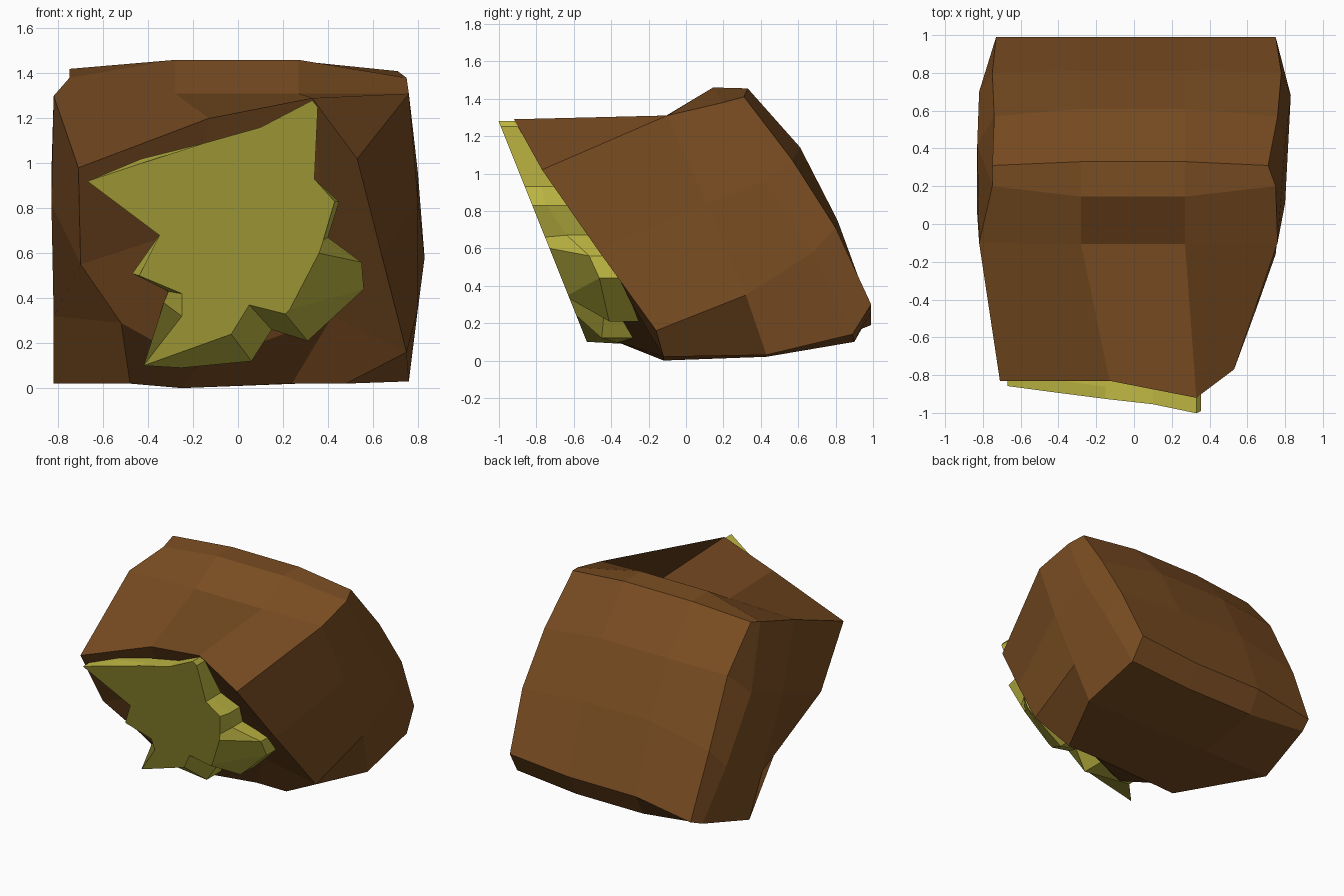
import bpy, bmesh

if "Cube" in bpy.data.objects:
    bpy.data.objects.remove(bpy.data.objects["Cube"])


def material(name, color):
    m = bpy.data.materials.new(name)
    m.diffuse_color = (*color, 1)
    m.use_nodes = True
    m.node_tree.nodes["Principled BSDF"].inputs["Base Color"].default_value = m.diffuse_color
    return m


def make_object(name, bm, mat):
    bmesh.ops.recalc_face_normals(bm, faces=bm.faces)
    mesh = bpy.data.meshes.new(name)
    bm.to_mesh(mesh)
    bm.free()
    mesh.materials.append(mat)
    obj = bpy.data.objects.new(name, mesh)
    bpy.context.collection.objects.link(obj)
    return obj


brown = material("rock brown", (0.195, 0.074, 0.016))
olive = material("ore olive", (0.52, 0.475, 0.055))

# Rock: four rings from left to right; each starts with the slanted front edge, top to bottom
fronts = [
    [(-.71, -.83, .98), (-.70, -.58, .55), (-.52, -.40, .29), (-.48, -.16, .02)],
    [(-.13, -.83, 1.20), (-.18, -.57, .72), (-.18, -.37, .10), (-.25, -.12, 0)],
    [(.33, -.92, 1.29), (.38, -.59, .78), (.42, -.30, .32), (.24, -.12, .02)],
    [(.53, -.77, 1.02), (.64, -.47, .59), (.75, -.16, .16), (.48, -.12, .02)],
]
# Rest of each ring: bottom, back going up, then top coming forward
middle = [(.43, .02), (.90, .10), (.99, .26), (.81, .75),
          (.61, 1.14), (.33, 1.455), (.145, 1.46), (-.105, 1.31)]
# End rings as left x, right x, y, left z, right z
ends = [(-.82, .76, .43, .02, .03), (-.76, .76, .89, .15, .14), (-.73, .75, .99, .19, .30),
        (-.75, .78, .80, .65, .71), (-.74, .76, .57, 1.12, 1.07), (-.75, .71, .31, 1.42, 1.41),
        (-.75, .75, .20, 1.38, 1.38), (-.82, .76, -.10, 1.30, 1.31)]
rings = [
    fronts[0] + [(l, y, zl) for l, r, y, zl, zr in ends],
    fronts[1] + [(-.28, y, z) for y, z in middle],
    fronts[2] + [(.27, y, z) for y, z in middle],
    fronts[3] + [(r, y, zr) for l, r, y, zl, zr in ends],
]
# Inner points of the two side faces
sides = [[(-.83, .05, .82), (-.83, .42, .96), (-.82, .28, .32), (-.82, .70, .52)],
         [(.80, .11, .84), (.80, .42, .96), (.80, .32, .35), (.83, .68, .58)]]

bm = bmesh.new()
loops = [[bm.verts.new(p) for p in ring] for ring in rings]
for a, b in zip(loops, loops[1:]):
    for i in range(12):
        j = (i + 1) % 12
        if i == 11:
            # Start at the front edge so the overhang folds along its ridge
            bm.faces.new((a[j], b[j], b[i], a[i]))
        else:
            bm.faces.new((a[i], a[j], b[j], b[i]))
for ring, pts in ((loops[0], sides[0]), (loops[3], sides[1])):
    c = [bm.verts.new(p) for p in pts]
    grid = [[ring[0], ring[11], ring[10], ring[9]],
            [ring[1], c[0], c[1], ring[8]],
            [ring[2], c[2], c[3], ring[7]],
            [ring[3], ring[4], ring[5], ring[6]]]
    for r in range(3):
        for k in range(3):
            bm.faces.new((grid[r][k], grid[r][k + 1], grid[r + 1][k + 1], grid[r + 1][k]))
make_object("rock", bm, brown)

# Ore: flat jagged front outline (x, z), flaring into the rock behind
face = [(-.67, .92), (-.43, 1.0), (-.15, 1.09), (.10, 1.16), (.33, 1.28), (.355, 1.25),
        (.34, .93), (.43, .83), (.38, .66), (.36, .60), (.23, .35), (.21, .33), (.05, .37),
        (-.03, .24), (-.42, .10), (-.25, .32), (-.25, .42), (-.44, .50), (-.35, .68)]
# Lower sides slope outwards: wider x, z and depth fraction of the rim
moved = {1: (-.43, 1.02, .45), 7: (.45, .83, .35), 8: (.40, .67, .45),
         9: (.55, .56, .65), 10: (.56, .44, .6), 11: (.31, .21, .4), 12: (.15, .26, .4),
         13: (.06, .12, .2), 14: (-.25, .09, .4), 15: (-.33, .38, .45),
         16: (-.31, .43, .45), 17: (-.47, .51, .3)}
bm = bmesh.new()
front = [bm.verts.new((x, -.49 - .4 * z, z)) for x, z in face]
rim, back = [], []
for i, (x, z) in enumerate(face):
    x, z, t = moved.get(i, (x, z, .45))
    y0, y1 = -.49 - .4 * z, -.02 - .7 * z
    rim.append(bm.verts.new((x, y0 + t * (y1 - y0), z)))
    back.append(bm.verts.new((x, y1, z)))
bm.faces.new(front)
bm.faces.new(back[::-1])
for a, b in ((front, rim), (rim, back)):
    for i in range(len(face)):
        j = (i + 1) % len(face)
        bm.faces.new((a[i], a[j], b[j], b[i]))
make_object("ore", bm, olive)
